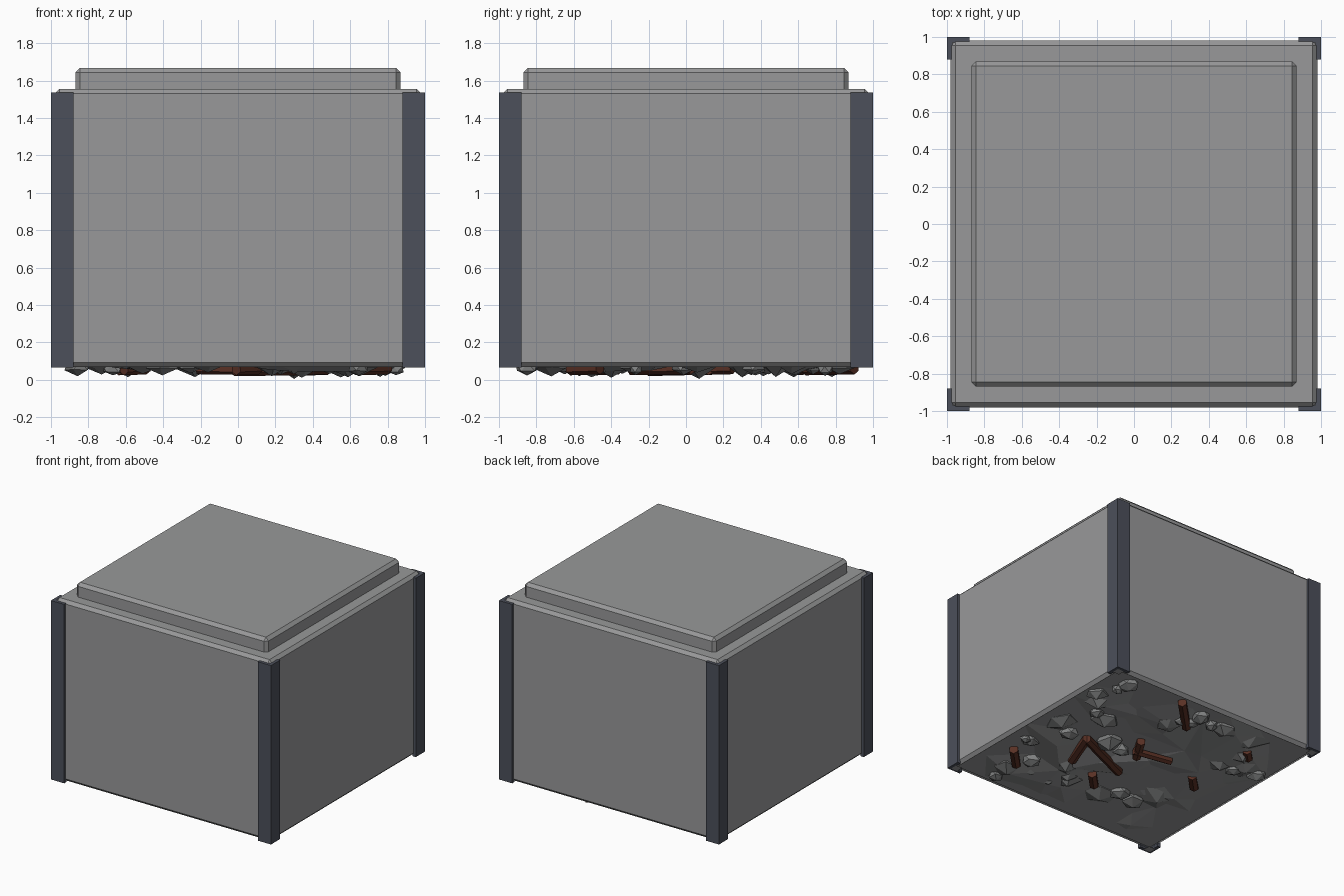
import bpy, bmesh, math, random
from mathutils import Vector, Matrix

if "Cube" in bpy.data.objects:
    bpy.data.objects.remove(bpy.data.objects["Cube"], do_unlink=True)
random.seed(11)


def material(name, colour):
    m = bpy.data.materials.new(name)
    m.use_nodes = True
    m.diffuse_color = (*colour, 1)
    m.node_tree.nodes["Principled BSDF"].inputs["Base Color"].default_value = (*colour, 1)
    return m


concrete = material("concrete grey", (0.315, 0.318, 0.322))
steel = material("blue grey steel", (0.072, 0.08, 0.104))
stone = material("rubble grey", (0.22, 0.225, 0.225))
rust = material("rusty brown", (0.1, 0.03, 0.018))


def finish(bm, name, mat, upward=False):
    bmesh.ops.recalc_face_normals(bm, faces=bm.faces)
    mesh = bpy.data.meshes.new(name)
    bm.to_mesh(mesh)
    bm.free()
    mesh.materials.append(mat)
    if upward and mesh.polygons[0].normal.z < 0:
        mesh.flip_normals()
    ob = bpy.data.objects.new(name, mesh)
    bpy.context.collection.objects.link(ob)
    return ob


def chamfered_box(half, low, high, chamfer):
    bm = bmesh.new()
    size = Matrix.Diagonal((2 * half, 2 * half, high - low, 1))
    bmesh.ops.create_cube(bm, size=1, matrix=Matrix.Translation((0, 0, (low + high) / 2)) @ size)
    bmesh.ops.bevel(bm, geom=bm.edges[:], offset=chamfer, segments=1, affect='EDGES')
    return bm


# Main block, open underneath where the broken surface sits
HALF, LOW, CUT = 0.98, 0.068, 0.025
rim = HALF - CUT
bm = chamfered_box(HALF, LOW, 1.555, CUT)
bottom = min(bm.faces, key=lambda f: f.calc_center_median().z)
bmesh.ops.delete(bm, geom=[bottom], context='FACES_ONLY')
finish(bm, "block", concrete)

# Raised cap on top
finish(chamfered_box(0.87, 1.53, 1.668, CUT), "top_cap", concrete)

# Flat sheet behind the rubble, facing into the block
PLATE = 0.09
bm = bmesh.new()
bmesh.ops.create_grid(bm, x_segments=1, y_segments=1, size=rim + 0.01,
                      matrix=Matrix.Translation((0, 0, PLATE)))
finish(bm, "inner_floor", concrete, upward=True)

# Jagged broken surface that dips through the flat sheet
bm = bmesh.new()
bmesh.ops.create_grid(bm, x_segments=7, y_segments=7, size=rim)
for v in bm.verts:
    if v.is_boundary:
        v.co.z = PLATE + random.uniform(-0.005, 0.04)
    else:
        v.co.x += random.uniform(-0.11, 0.11)
        v.co.y += random.uniform(-0.11, 0.11)
        v.co.z = PLATE + random.uniform(-0.05, 0.035)
bmesh.ops.triangulate(bm, faces=bm.faces[:])
under = finish(bm, "broken_underside", concrete, upward=True)
under.data.flip_normals()

# L-shaped corner angles, each with a small pad at its foot
LEG, THICK = 0.12, 0.03
outline = [(1, 1), (1 - LEG, 1), (1 - LEG, 1 - THICK), (1 - THICK, 1 - THICK),
           (1 - THICK, 1 - LEG), (1, 1 - LEG)]
for front, y in (("front", -1), ("back", 1)):
    for side, x in (("left", 1), ("right", -1)):
        bm = bmesh.new()
        face = bm.faces.new([bm.verts.new((px * x, py * y, 0.065)) for px, py in outline])
        top = bmesh.ops.extrude_face_region(bm, geom=[face])["geom"]
        bmesh.ops.translate(bm, vec=(0, 0, 1.47),
                            verts=[g for g in top if isinstance(g, bmesh.types.BMVert)])
        finish(bm, f"{front}_{side}_corner_angle", steel)
        bm = bmesh.new()
        bmesh.ops.create_grid(bm, x_segments=1, y_segments=1, size=0.03,
                              matrix=Matrix.Translation((0.95 * x, 0.95 * y, 0.062)))
        finish(bm, f"{front}_{side}_foot_pad", concrete, upward=True)

# Faceted rubble lumps: x, y, radius
lumps = [(.78, .48, .18), (.74, .82, .09), (.76, .06, .15), (.49, -.62, .15), (.18, -.57, .14),
         (-.16, -.6, .16), (-.51, -.34, .19), (-.55, .35, .12), (-.73, .44, .15),
         (-.51, .76, .2), (.16, .58, .11), (.01, .8, .09), (-.23, .78, .11), (.77, -.3, .08),
         (.3, .07, .13), (.34, -.4, .16), (.65, -.72, .13), (.55, .3, .13)]
for i, (x, y, r) in enumerate(lumps):
    for small in (False, True):
        size = r * 0.55 if small else r
        height = size * 0.7
        bm = bmesh.new()
        bmesh.ops.create_icosphere(bm, subdivisions=1, radius=1)
        for v in bm.verts:
            v.co *= random.uniform(0.85, 1.1)
        turn = Matrix.Rotation(random.uniform(0, math.tau), 4, 'Z')
        shift = Vector((x, y, 0.012 + height + random.uniform(0, 0.02)))
        if small:
            a = random.uniform(0, math.tau)
            shift += Vector((math.cos(a), math.sin(a), 0)) * r
        for k in (0, 1):
            shift[k] = max(-0.94 + size, min(0.94 - size, shift[k]))
        bmesh.ops.transform(bm, verts=bm.verts,
                            matrix=Matrix.Translation(shift) @ turn
                            @ Matrix.Diagonal((size, size * 0.85, height, 1)))
        finish(bm, f"rubble_{'chip' if small else 'lump'}_{i + 1}", stone)


# Rusty reinforcing bars poking out of the break
def bar(name, start, end, radius=0.03):
    a, b = Vector(start), Vector(end)
    bm = bmesh.new()
    bmesh.ops.create_cone(bm, cap_ends=True, segments=6, radius1=radius, radius2=radius,
                          depth=(b - a).length)
    spin = (b - a).to_track_quat('Z', 'Y').to_matrix().to_4x4()
    bmesh.ops.transform(bm, verts=bm.verts, matrix=Matrix.Translation((a + b) / 2) @ spin)
    finish(bm, name, rust)


stubs = [(.15, .77, .13), (.72, -.54, .08), (-.6, .62, .04), (-.55, .04, .06), (.05, -.42, .06)]
for i, (x, y, reach) in enumerate(stubs):
    bar(f"stub_bar_{i + 1}", (x + reach, y + reach, 0.065), (x - reach, y - reach, 0.06), 0.036)
bar("long_bar", (0.48, 0.02, 0.06), (-0.02, -0.2, 0.055), 0.035)
bar("cross_bar", (0.36, -0.3, 0.06), (0.48, 0.02, 0.065), 0.035)
bar("short_bar", (0.1, 0.12, 0.055), (-0.22, 0.17, 0.06))
bar("bent_bar", (0.02, 0.05, 0.06), (0.14, 0.25, 0.065), 0.035)
